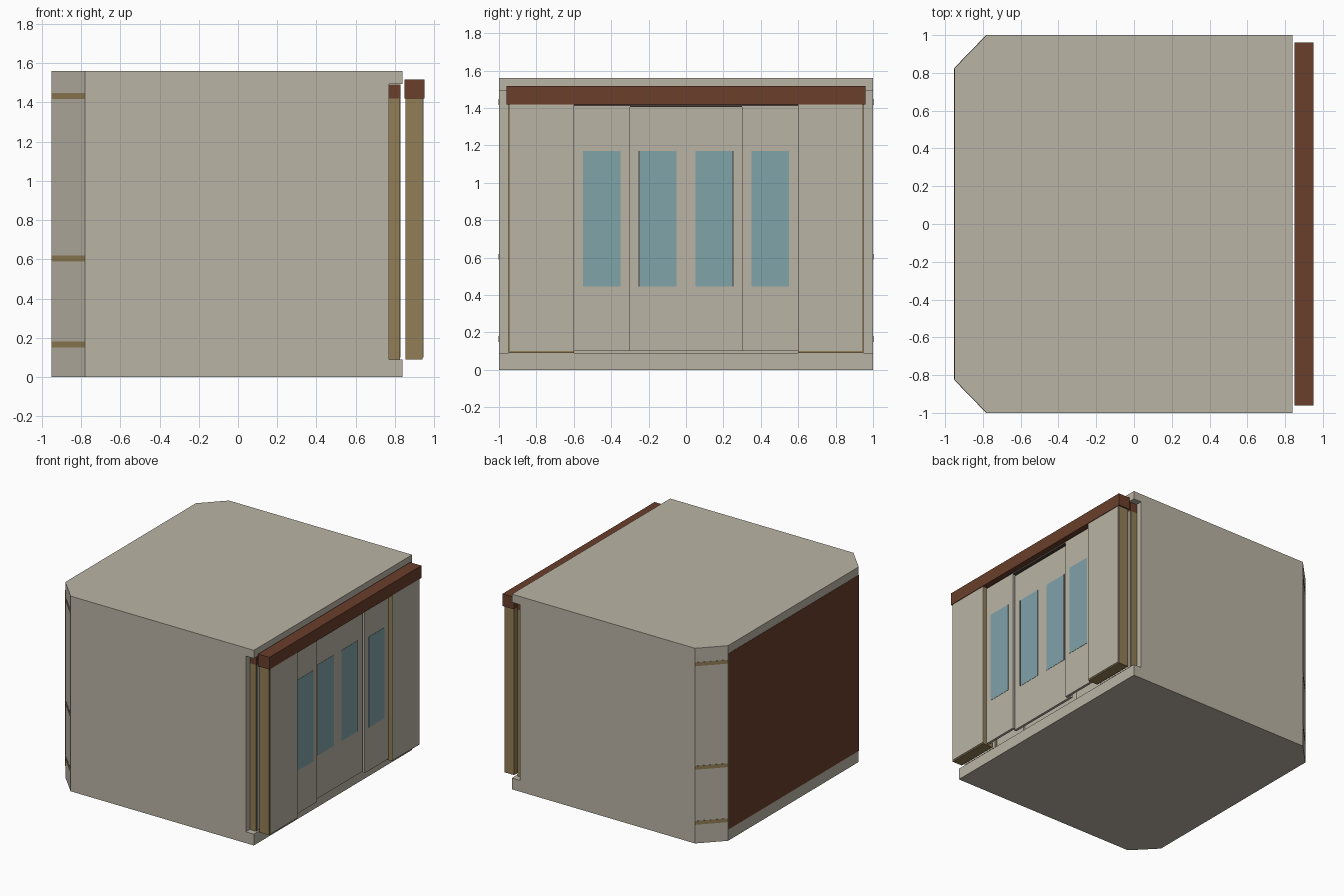
import bpy, bmesh, math
from mathutils import Matrix

if "Cube" in bpy.data.objects:
    bpy.data.objects.remove(bpy.data.objects["Cube"])


def mat(name, r, g, b):
    m = bpy.data.materials.new(name)
    m.diffuse_color = tuple(
        (c / 255 / 12.92) if c < 11 else ((c / 255 + 0.055) / 1.055) ** 2.4
        for c in (r, g, b)) + (1,)
    m.use_nodes = True
    m.node_tree.nodes["Principled BSDF"].inputs["Base Color"].default_value = m.diffuse_color
    return m


STONE = mat("warm_grey", 186, 180, 165)
BROWN = mat("dark_brown", 106, 63, 43)
TAN = mat("tan", 146, 126, 86)
GLASS = mat("blue_glass", 128, 163, 170)
DARK = mat("dark_gap", 70, 60, 52)


def finish(name, bm, m):
    bmesh.ops.recalc_face_normals(bm, faces=bm.faces)
    me = bpy.data.meshes.new(name)
    bm.to_mesh(me)
    bm.free()
    me.materials.append(m)
    ob = bpy.data.objects.new(name, me)
    bpy.context.collection.objects.link(ob)
    return ob


def box(name, x, y, z, m):
    bm = bmesh.new()
    bmesh.ops.create_cube(bm, size=1)
    for v in bm.verts:
        v.co = [lo + (hi - lo) * (c + 0.5) for c, (lo, hi) in zip(v.co, (x, y, z))]
    return finish(name, bm, m)


def mirrored(name, x, y, z, m):
    """A box and its twin on the other side of y = 0."""
    box(name + "_front", x, (-y[1], -y[0]), z, m)
    box(name + "_back", x, y, z, m)


def slab(name, x_end, z0, z1):
    """Cabin footprint with two cut corners, extruded upward."""
    pts = [(x_end, -1), (x_end, 1), (-0.78, 1), (-0.95, 0.825),
           (-0.95, -0.825), (-0.78, -1)]
    bm = bmesh.new()
    f = bm.faces.new([bm.verts.new((px, py, z0)) for px, py in pts])
    ext = bmesh.ops.extrude_face_region(bm, geom=[f])["geom"]
    bmesh.ops.translate(bm, vec=(0, 0, z1 - z0),
                        verts=[g for g in ext if isinstance(g, bmesh.types.BMVert)])
    return finish(name, bm, STONE)


# Cabin: floor, room and roof; floor and roof reach past the room at the doors
slab("floor", 0.84, 0, 0.09)
slab("room", 0.77, 0.09, 1.495)
slab("roof", 0.84, 1.495, 1.56)

# Rear wall panel
box("rear_panel", (-0.952, -0.945), (-0.823, 0.823), (0.09, 1.495), BROWN)

# Rails flush on the cut corners
angle = math.atan2(0.175, 0.17)
length = math.hypot(0.175, 0.17)
for side, sy in (("front", -1), ("back", 1)):
    for i, z in enumerate((0.165, 0.605, 1.432)):
        rail = box(f"corner_rail_{side}_{i + 1}", (-length / 2, length / 2),
                   (-0.002, 0.002), (z - 0.015, z + 0.015), TAN)
        rail.data.transform(Matrix.Translation((-0.865, sy * 0.9125, 0))
                            @ Matrix.Rotation(sy * angle, 4, 'Z'))


def doorway(name, x0, x1, head_x, head_y, head_top, outer_x, inner_x):
    """Header, two side panels and four sliding doors with windows."""
    box(name + "_header", head_x, (-head_y, head_y), (1.42, head_top), BROWN)
    mirrored(name + "_side_panel", (x0, x1 - 0.004), (0.6, 0.95), (0.09, 1.42), TAN)
    mirrored(name + "_side_facing", (x1 - 0.004, x1), (0.6, 0.942), (0.1, 1.42), STONE)
    doors = (("outer_door", (0.3, 0.6), outer_x), ("inner_door", (0, 0.32), inner_x))
    for part, y, x in doors:
        mirrored(f"{name}_{part}", x, y, (0.1, 1.41), STONE)
        w0 = 0.35 if part == "outer_door" else 0.05
        mirrored(f"{name}_{part}_window", (x[1] - 0.002, x[1] + 0.002),
                 (w0, w0 + 0.2), (0.445, 1.17), GLASS)
    mirrored(name + "_window_edge", (inner_x[1], inner_x[1] + 0.003),
             (0.248, 0.254), (0.445, 1.17), DARK)
    # Upper track above the doors
    box(name + "_track", (inner_x[0], outer_x[1] - 0.004), (-0.6, 0.6),
        (1.405, 1.42), DARK)


doorway("cabin", 0.77, 0.83, (0.77, 0.83), 0.95, 1.492,
        (0.795, 0.81), (0.775, 0.79))
doorway("landing", 0.855, 0.945, (0.85, 0.95), 0.96, 1.518,
        (0.89, 0.91), (0.86, 0.88))
